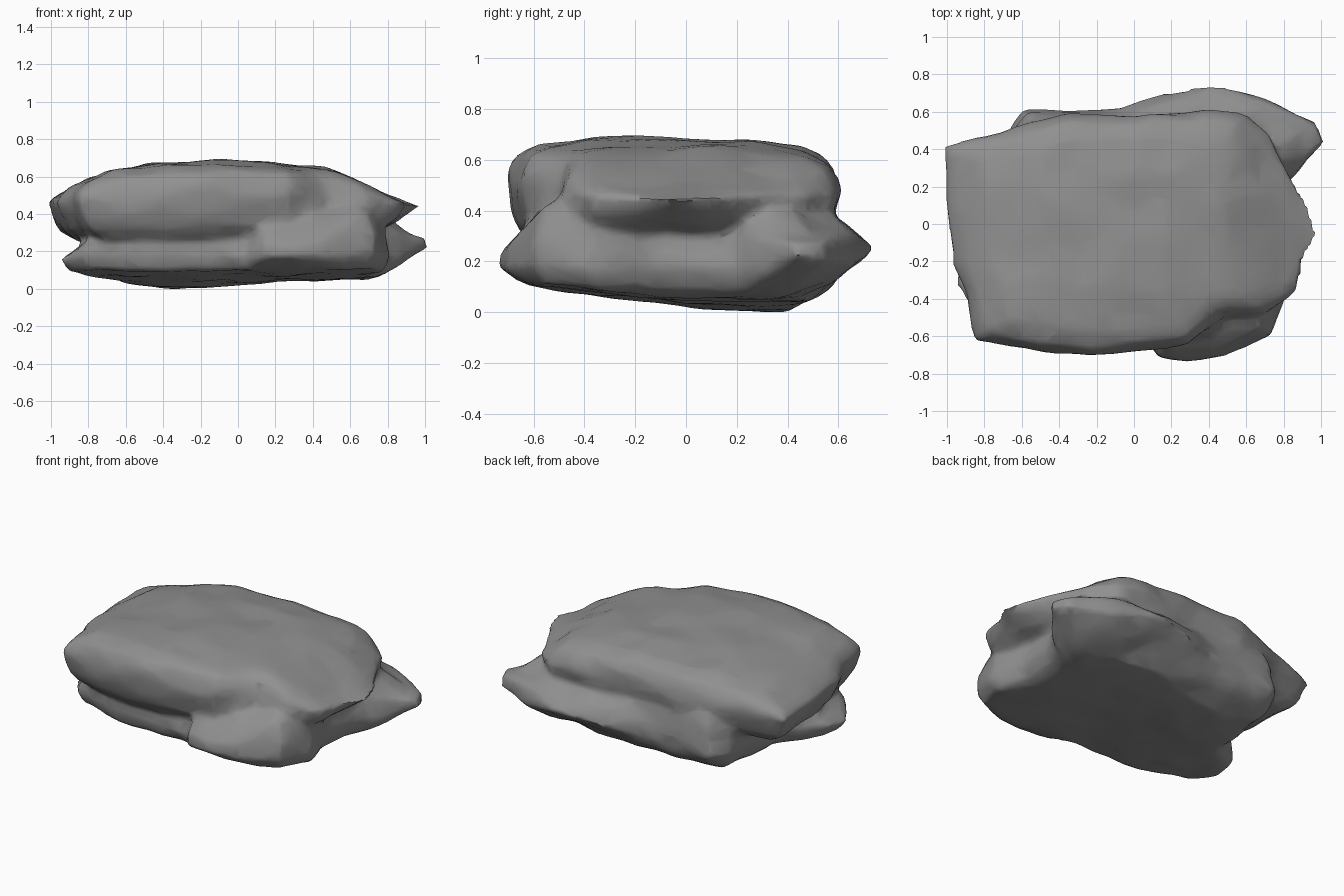
import bpy
import bmesh
from math import exp
from mathutils import Vector, noise

cube = bpy.data.objects.get("Cube")
if cube:
    bpy.data.objects.remove(cube, do_unlink=True)

stone = bpy.data.materials.new("grey stone")
stone.use_nodes = True
grey = (0.28, 0.28, 0.28, 1)
stone.diffuse_color = grey
bsdf = stone.node_tree.nodes["Principled BSDF"]
bsdf.inputs["Base Color"].default_value = grey
bsdf.inputs["Roughness"].default_value = 0.9


def ramp(value, start, end):
    return min(1, max(0, (value - start) / (end - start)))


def add_slab(bm, outline, rings, bend):
    """Loft an outline through (scale, height) rings with bent heights."""
    centre = sum((Vector(p) for p in outline), Vector((0, 0))) / len(outline)
    loops = []
    for scale, z in rings:
        flat = [centre + (Vector(p) - centre) * scale for p in outline]
        loops.append([bm.verts.new((p.x, p.y, bend(p.x, p.y, z))) for p in flat])
    count = len(outline)
    for low, high in zip(loops, loops[1:]):
        for i in range(count):
            j = (i + 1) % count
            bm.faces.new((low[i], low[j], high[j], high[i]))
    bm.faces.new(loops[0][::-1])
    bm.faces.new(loops[-1])


def bend_lower(x, y, z):
    if z < 0.07:
        # Underside: raised front, and a low bulge to rest on
        z += 0.1 * max(0, -y - 0.1)
        z -= 0.05 * exp(-((x + 0.3) ** 2 + (y - 0.3) ** 2) / 0.12)
    elif z > 0.2:
        # Shoulders swell up to the upper slab at the front, side and back
        z += 0.08 * ramp(x, 0.05, 0.25) * ramp(-y, 0.05, 0.4)
        z += 0.08 * ramp(y, 0.05, 0.3) * max(ramp(x, 0.3, 0.6), ramp(-x, -0.05, 0.15))
    # Rim thins to a wedge at the back, the far corner, the front and the -x corner
    z = max(z, 0.02 + 0.85 * (y - 0.47), 0.06 + 0.6 * (x - 0.76), 0.1 + 0.5 * (-y - 0.6))
    if y > 0.2:
        z = min(z, 0.26 + 0.25 * (1.02 - x) + 0.9 * max(0, 0.84 - x))
        if x > 0:
            z = min(z, 0.27 + 0.6 * (0.74 - y))
    if y < -0.5:
        z = min(z, 0.2 + 1.2 * (y + 0.75))
    if x < -0.7 and y < 0:
        z = min(z, 0.17 + 0.6 * (x + 0.94))
    return z


def bend_upper(x, y, z):
    # The +x end tapers, the top is domed and falls away at the back -x corner
    z += (0.46 - z) * 0.65 * ramp(x, 0.55, 1) ** 2
    if z > 0.45:
        z -= (0.18 if x > 0 else 0.07) * x * x * ramp(z, 0.45, 0.6) + 0.06 * max(0, y) ** 2
        z -= 0.3 * max(0, -x - 0.7) * (1 + max(0, y)) * ramp(z, 0.45, 0.65)
    else:
        z += 0.02 * x
    return z


# Outlines run anticlockwise from the -x front corner
lower_outline = [
    (-0.96, -0.33), (-0.84, -0.49), (-0.5, -0.59), (-0.2, -0.59), (0.05, -0.6),
    (0.13, -0.72), (0.28, -0.74), (0.48, -0.71), (0.74, -0.6), (0.81, -0.37),
    (0.76, -0.15), (0.76, 0.1), (0.8, 0.21), (0.88, 0.28), (1.02, 0.44),
    (0.98, 0.55), (0.7, 0.67), (0.4, 0.75), (0.16, 0.71), (-0.07, 0.62),
    (-0.35, 0.61), (-0.59, 0.61), (-0.68, 0.5), (-0.72, 0.25), (-0.73, 0.03),
    (-0.94, -0.18)]
upper_outline = [
    (-0.85, -0.62), (-0.53, -0.68), (-0.25, -0.71), (0.02, -0.68), (0.28, -0.65),
    (0.48, -0.5), (0.7, -0.48), (0.87, -0.37), (0.91, -0.2), (1.0, -0.05),
    (0.94, 0.1), (0.84, 0.26), (0.73, 0.48), (0.6, 0.59), (0.38, 0.61),
    (0.02, 0.58), (-0.36, 0.59), (-0.68, 0.5), (-1.02, 0.42), (-1.0, 0.05),
    (-0.97, -0.22), (-0.9, -0.38)]

bm = bmesh.new()
add_slab(bm, lower_outline,
         [(0.2, 0.045), (0.4, 0.045), (0.65, 0.045), (0.86, 0.055), (0.95, 0.09),
          (1, 0.17), (0.98, 0.23), (0.92, 0.33), (0.6, 0.45)], bend_lower)
add_slab(bm, upper_outline,
         [(0.5, 0.26), (0.85, 0.275), (0.94, 0.33), (0.985, 0.42), (1, 0.5),
          (0.985, 0.57), (0.93, 0.63), (0.8, 0.66), (0.5, 0.68), (0.25, 0.68)], bend_upper)
mesh = bpy.data.meshes.new("layered_rock")
bm.to_mesh(mesh)
bm.free()
mesh.materials.append(stone)
rock = bpy.data.objects.new("layered_rock", mesh)
bpy.context.collection.objects.link(rock)
bpy.ops.object.select_all(action="DESELECT")
rock.select_set(True)
bpy.context.view_layer.objects.active = rock

# Fuse the two slabs into one weathered body
fuse = rock.modifiers.new("fuse", "REMESH")
fuse.mode = "VOXEL"
fuse.voxel_size = 0.022
soften = rock.modifiers.new("soften", "SMOOTH")
soften.factor = 0.5
soften.iterations = 4
for name in ("fuse", "soften"):
    bpy.ops.object.modifier_apply(modifier=name)

# Lumps and horizontal strata on the surface
mesh = rock.data
normals = [v.normal.copy() for v in mesh.vertices]
for v, n in zip(mesh.vertices, normals):
    p = v.co.copy()
    lump = 0.008 * noise.noise(p * 3)
    strata = 0.014 * noise.noise(Vector((p.x * 5, p.y * 5, p.z * 9)))
    v.co = p + n * (lump + strata)

# Stand it on the ground
ground = min(v.co.z for v in mesh.vertices)
for v in mesh.vertices:
    v.co.z -= ground

# Slightly chiselled facets
chisel = rock.modifiers.new("chisel", "DECIMATE")
chisel.ratio = 0.12
bpy.ops.object.modifier_apply(modifier="chisel")
bpy.ops.object.shade_smooth_by_angle(angle=0.9)
